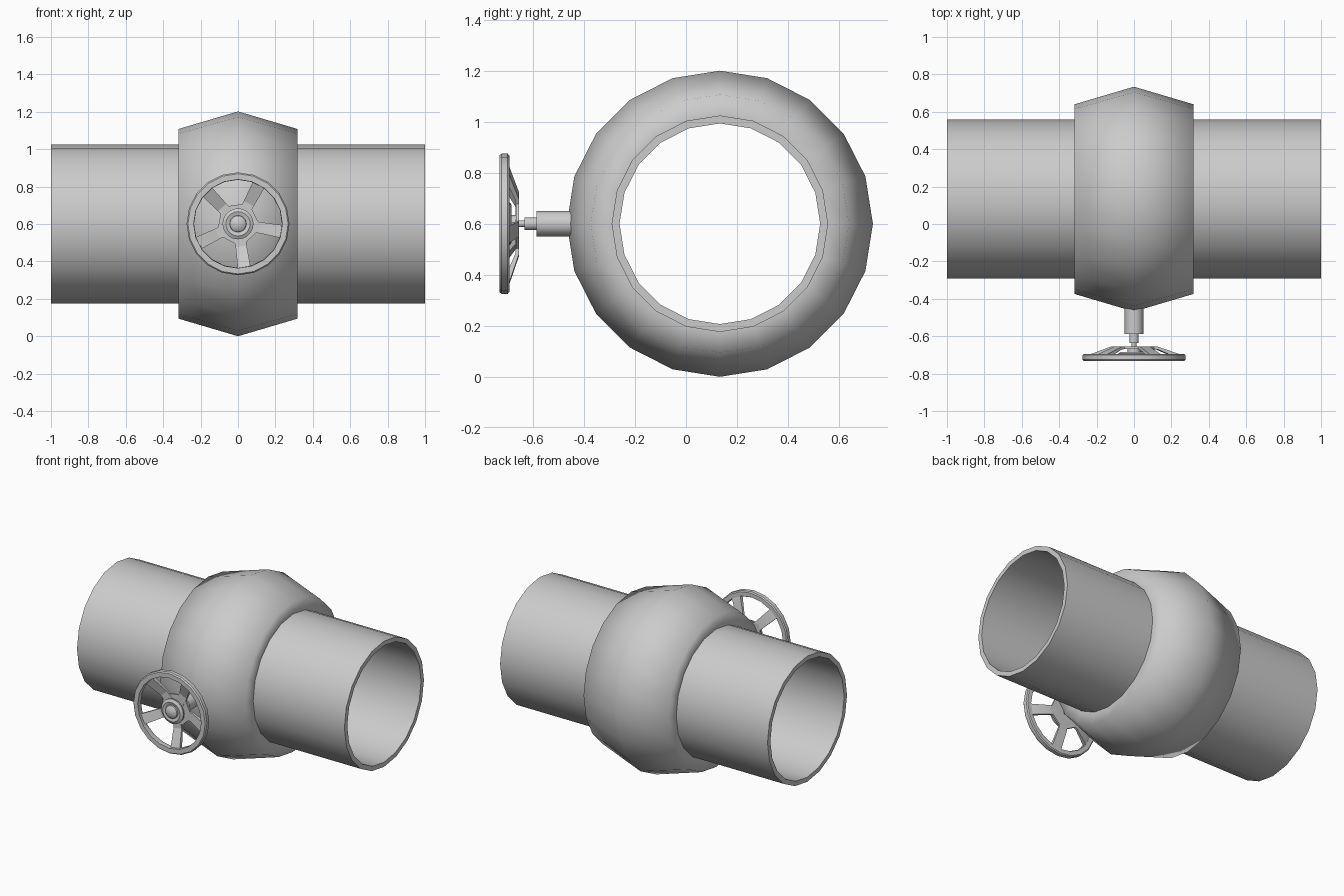
import bpy, bmesh, math
from mathutils import Vector

if "Cube" in bpy.data.objects:
    bpy.data.objects.remove(bpy.data.objects["Cube"])

CY, CZ = 0.133, 0.601   # pipe axis position


def finish(name, bm, angle):
    bmesh.ops.remove_doubles(bm, verts=bm.verts, dist=1e-5)
    bmesh.ops.recalc_face_normals(bm, faces=bm.faces)
    me = bpy.data.meshes.new(name)
    bm.to_mesh(me)
    bm.free()
    ob = bpy.data.objects.new(name, me)
    bpy.context.collection.objects.link(ob)
    bpy.context.view_layer.objects.active = ob
    ob.select_set(True)
    bpy.ops.object.shade_smooth_by_angle(angle=math.radians(angle))
    ob.select_set(False)
    return ob


def lathe(name, profile, axis, sides=20, closed=False, angle=40, phase=0.0):
    """Revolve (radius, position) points about the pipe (X) or stem (Y) axis."""
    bm = bmesh.new()
    rings = []
    for r, p in profile:
        ring = []
        for i in range(sides):
            t = 2 * math.pi * i / sides + phase
            a, b = r * math.cos(t), r * math.sin(t)
            co = (p, CY + a, CZ + b) if axis == 'X' else (a, p, CZ + b)
            ring.append(bm.verts.new(co))
        rings.append(ring)
    n = len(rings)
    for k in range(n if closed else n - 1):
        A, B = rings[k], rings[(k + 1) % n]
        for i in range(sides):
            j = (i + 1) % sides
            bm.faces.new((A[i], A[j], B[j], B[i]))
    return finish(name, bm, angle)


# Hollow pipe
lathe("pipe", [(0.425, -1), (0.425, 1), (0.394, 1), (0.394, -1)], 'X', closed=True)

# Faceted bulging valve body with flat annular ends
lathe("valve_body", [(0.42, -0.318), (0.507, -0.318), (0.601, 0),
                     (0.507, 0.318), (0.42, 0.318)], 'X', angle=75)

# Stepped stem
lathe("stem", [(0, -0.40), (0.05, -0.40), (0.05, -0.587), (0.025, -0.587), (0.025, -0.635),
               (0.013, -0.635), (0.013, -0.70), (0, -0.70)], 'Y', sides=16)

# Handwheel rim
lathe("wheel_rim", [(0.268, -0.733), (0.275, -0.725), (0.275, -0.700), (0.268, -0.694),
                    (0.240, -0.694), (0.235, -0.702), (0.237, -0.733)], 'Y',
      sides=20, closed=True)

# Front hub with domed nut
lathe("wheel_hub", [(0, -0.685), (0.075, -0.685), (0.083, -0.692), (0.083, -0.702),
                    (0.065, -0.712), (0.045, -0.706), (0.043, -0.715), (0.028, -0.726),
                    (0, -0.730)], 'Y', sides=20)
lathe("hub_core", [(0.035, -0.656), (0.035, -0.69)], 'Y', sides=12)

# Pentagonal plate behind the hub, corners on the spokes
SPOKE = math.radians(-10)
lathe("hub_plate", [(0, -0.655), (0.125, -0.655), (0.125, -0.667), (0, -0.667)], 'Y',
      sides=5, angle=20, phase=SPOKE)

# Five dished spokes: (radius, front y, back y, half width)
section = [(0.06, -0.668, -0.655, 0.030), (0.122, -0.670, -0.655, 0.030),
           (0.245, -0.722, -0.697, 0.035)]
bm = bmesh.new()
for k in range(5):
    t = SPOKE + k * 2 * math.pi / 5
    out = Vector((math.cos(t), 0, math.sin(t)))
    side = Vector((-math.sin(t), 0, math.cos(t)))
    loops = []
    for r, yf, yb, w in section:
        base = out * r + Vector((0, 0, CZ))
        loops.append([bm.verts.new(base + side * s * w + Vector((0, y, 0)))
                      for s, y in ((-1, yf), (1, yf), (1, yb), (-1, yb))])
    for A, B in zip(loops, loops[1:]):
        for i in range(4):
            j = (i + 1) % 4
            bm.faces.new((A[i], A[j], B[j], B[i]))
    bm.faces.new(loops[0])
    bm.faces.new(loops[-1])
finish("wheel_spokes", bm, 20)
